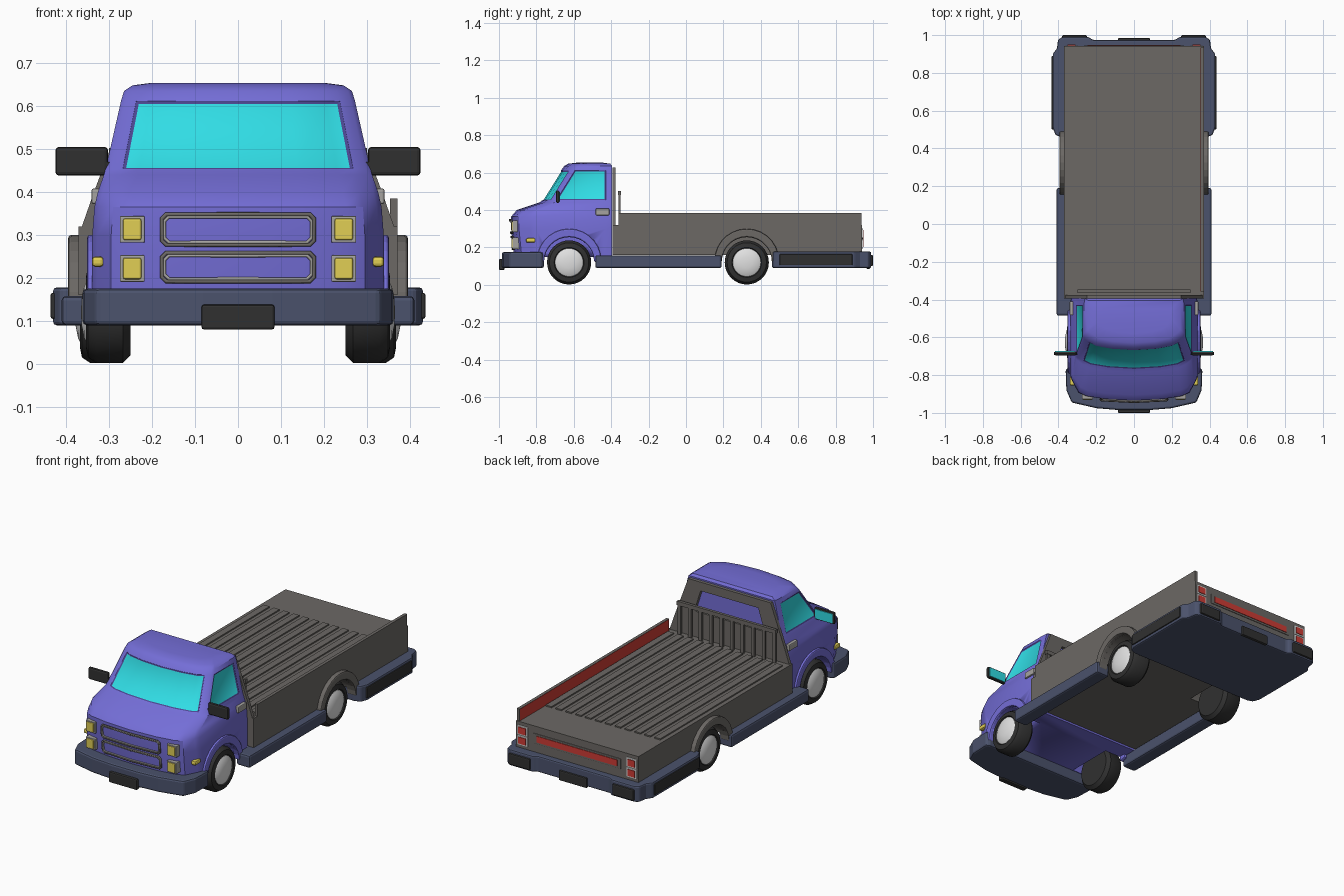
import bpy, bmesh
from math import sin, cos, pi

cube = bpy.data.objects.get("Cube")
if cube:
    bpy.data.objects.remove(cube, do_unlink=True)


def material(name, r, g, b):
    m = bpy.data.materials.new(name)
    m.use_nodes = True
    m.diffuse_color = (r, g, b, 1)
    m.node_tree.nodes["Principled BSDF"].inputs["Base Color"].default_value = (r, g, b, 1)
    return m


PURPLE = material("purple_paint", .175, .155, .68)
SEAL = material("dark_purple_seal", .07, .06, .28)
GLASS = material("cyan_glass", .03, .72, .78)
GREY = material("warm_grey_bed", .15, .14, .13)
SLATE = material("slate_bumper", .07, .085, .15)
BLACK = material("black_rubber", .03, .03, .03)
YELLOW = material("yellow_lamp", .75, .62, .09)
WHITE = material("white_hub", .75, .75, .75)
RED = material("red_lamp", .62, .045, .035)
SILVER = material("light_grey_trim", .38, .37, .35)


def finish(name, bm, mats, bevel=0, smooth=True):
    bmesh.ops.recalc_face_normals(bm, faces=bm.faces[:])
    me = bpy.data.meshes.new(name)
    bm.to_mesh(me)
    bm.free()
    ob = bpy.data.objects.new(name, me)
    bpy.context.scene.collection.objects.link(ob)
    for m in mats:
        me.materials.append(m)
    if smooth:
        bpy.ops.object.select_all(action='DESELECT')
        ob.select_set(True)
        bpy.context.view_layer.objects.active = ob
        bpy.ops.object.shade_smooth_by_angle(angle=.6)
    if bevel:
        mod = ob.modifiers.new("bevel", 'BEVEL')
        mod.width, mod.segments = bevel, 2
    return ob


def prism(name, points, push, mat, bevel=0):
    """Extrude a flat polygon along a vector."""
    bm = bmesh.new()
    face = bm.faces.new([bm.verts.new(p) for p in points])
    out = bmesh.ops.extrude_face_region(bm, geom=[face])
    bmesh.ops.translate(bm, vec=push, verts=[v for v in out["geom"] if isinstance(v, bmesh.types.BMVert)])
    return finish(name, bm, [mat], bevel, smooth=False)


def box(name, x, y, z, mat, bevel=0):
    x = sorted(x)
    pts = [(x[0], y[0], z[0]), (x[1], y[0], z[0]), (x[1], y[1], z[0]), (x[0], y[1], z[0])]
    return prism(name, pts, (0, 0, z[1] - z[0]), mat, bevel)


def lathe(name, profile, centre, side, mat, n=32):
    """Revolve (x, radius) pairs about an axle parallel to x."""
    bm = bmesh.new()
    rows = [[bm.verts.new((side * x, centre[0] + r * cos(2 * pi * i / n), centre[1] + r * sin(2 * pi * i / n)))
             for i in range(n)] for x, r in profile]
    for a, b in zip(rows, rows[1:]):
        for i in range(n):
            j = (i + 1) % n
            bm.faces.new((a[i], a[j], b[j], b[i]))
    for row in (rows[0], rows[-1]):
        bm.faces.new(row)
    return finish(name, bm, [mat])


def cut_wells(ob, y):
    """Carve a wheel well on both sides of a body."""
    for s in (1, -1):
        cutter = lathe("well_cutter", [(.22, .135), (.6, .135)], (y, .12), s, PURPLE)
        cutter.hide_render = True
        cutter.data.materials.clear()
        mod = ob.modifiers.new("well", 'BOOLEAN')
        mod.operation, mod.solver, mod.object = 'DIFFERENCE', 'EXACT', cutter
        bpy.context.view_layer.objects.active = ob
        bpy.ops.object.modifier_apply(modifier=mod.name)
        bpy.data.objects.remove(cutter, do_unlink=True)


# Cab: stacked rings (height, half width, nose y, back y, corner depth)
LEVELS = [(.15, .339, -.92, -.395, 1.8), (.30, .339, -.935, -.395, 1.8), (.365, .334, -.935, -.395, 1.7),
          (.40, .326, -.905, -.395, 1.5), (.44, .312, -.785, -.395, 1.1), (.453, .308, -.767, -.395, 1),
          (.612, .272, -.668, -.395, 1), (.635, .265, -.652, -.395, 1), (.648, .245, -.63, -.405, 1),
          (.654, .2, -.58, -.45, 1)]
NOSE = [(0, 0), (.45, .008), (.75, .024), (.87, .042), (.965, .058), (1, .074)]
bm = bmesh.new()
rings = []
for z, w, yf, yb, deep in LEVELS:
    half = [(f * w, yf + d * (deep if f > .9 else 1)) for f, d in NOSE] + [(w, yb - .034), (w * .985, yb)]
    loop = half + [(-x, y) for x, y in half[:0:-1]]
    rings.append([bm.verts.new((x, y, z)) for x, y in loop])
N = len(rings[0])
windows = [[], [], []]
for k, (a, b) in enumerate(zip(rings, rings[1:])):
    for i in range(N):
        j = (i + 1) % N
        f = bm.faces.new((a[i], a[j], b[j], b[i]))
        if k == 5:
            if i < 3 or i >= N - 3:
                windows[0].append(f)
            elif i == 5:
                windows[1].append(f)
            elif i == N - 6:
                windows[2].append(f)
bm.faces.new(rings[0])
bm.faces.new(rings[-1])
bmesh.ops.recalc_face_normals(bm, faces=bm.faces[:])
for group in windows:
    rim = bmesh.ops.inset_region(bm, faces=group, thickness=.006, depth=-.004, use_even_offset=True)
    for f in rim["faces"]:
        f.material_index = 1
    for f in group:
        f.material_index = 2
cab = finish("cab", bm, [PURPLE, SEAL, GLASS])
cut_wells(cab, -.625)

# Load bed with upright sides
bed = box("load_bed", (-.371, .371), (-.394, .942), (.16, .32), GREY)
cut_wells(bed, .325)
for i in range(12):
    x = -.33 + i * .06
    box("floor_rib", (x - .018, x + .018), (-.34, .72), (.318, .327), GREY)
box("side_board", (.354, .371), (-.36, .937), (.31, .385), GREY)
box("side_board_lining", (.353, .3545), (-.358, .935), (.318, .384), RED)

# Headboard frame behind the cab, with an opening
outer = [(.37, .3), (.335, .4), (.25, .628)]
inner = [(.2, .46), (.21, .47), (.175, .58)]
bm = bmesh.new()
loops = [[bm.verts.new((x, -.385, z)) for x, z in h + [(-x, z) for x, z in reversed(h)]] for h in (outer, inner)]
for i in range(6):
    j = (i + 1) % 6
    bm.faces.new((loops[0][i], loops[0][j], loops[1][j], loops[1][i]))
frame = finish("headboard_frame", bm, [GREY], smooth=False)
mod = frame.modifiers.new("thickness", 'SOLIDIFY')
mod.thickness, mod.offset = .018, 0

# Load fence
for i in range(10):
    x = -.288 + i * .064
    box("fence_bar", (x - .009, x + .009), (-.362, -.35), (.315, .49), GREY)
box("fence_rail", (-.3, .3), (-.364, -.348), (.48, .502), GREY)

# Front bumper and plate
half = [(.34, -.76), (.362, -.77), (.358, -.88), (.33, -.945), (.2, -.975), (.08, -.985)]
plan = half + [(-x, y) for x, y in reversed(half)]
prism("front_bumper", [(x, y, .09) for x, y in plan], (0, 0, .085), SLATE, .01)
box("front_plate", (-.085, .085), (-1, -.97), (.08, .138), BLACK, .006)

# Rear bumper and pads
half = [(.38, .46), (.415, .47), (.43, .51), (.43, .9), (.408, .93), (.402, .975), (.38, .99), (.24, .99), (.22, .975)]
plan = half + [(-x, y) for x, y in reversed(half)]
prism("rear_bumper", [(x, y, .09) for x, y in plan], (0, 0, .088), SLATE, .008)
box("rear_plate", (-.085, .085), (.965, .985), (.085, .14), BLACK, .006)

# Grille frames, bowed and raked with the nose
for z0, z1 in ((.277, .348), (.192, .258)):
    for name, grow, depth, mat in (("grille_frame", 0, .005, GREY), ("grille_inner_frame", -.006, .004, SILVER)):
        a, b, t = .177 + grow, z0 - grow, z1 + grow
        c = .01
        path = [(-a, b + c), (-a + c, b), (0, b), (a - c, b), (a, b + c),
                (a, t - c), (a - c, t), (0, t), (-a + c, t), (-a, t - c)]
        cu = bpy.data.curves.new(name, 'CURVE')
        cu.dimensions, cu.bevel_depth, cu.bevel_resolution = '3D', depth, 2
        sp = cu.splines.new('POLY')
        sp.points.add(len(path) - 1)
        for p, (x, z) in zip(sp.points, path):
            p.co = (x, -.923 + .05 * abs(x) - .1 * (z - .15), z, 1)
        sp.use_cyclic_u = True
        cu.materials.append(mat)
        bpy.context.scene.collection.objects.link(bpy.data.objects.new(name, cu))

# Red bar in the tail
box("tail_bar_frame", (-.265, .265), (.93, .945), (.225, .28), GREY, .002)
box("tail_bar", (-.245, .245), (.93, .948), (.236, .27), RED)


def arch(name, y, x0, x1, s, mat):
    """Raised half ring above a wheel."""
    angles = [pi * (i / 14) for i in range(15)]
    pts = [(s * x0, y + .172 * cos(a), .13 + .17 * sin(a)) for a in angles]
    pts += [(s * x0, y + .134 * cos(a), .122 + .134 * sin(a)) for a in reversed(angles)]
    prism(name, pts, (s * (x1 - x0), 0, 0), mat, .007)


# Parts repeated on both sides
for s in (1, -1):
    def pair(name, x0, x1, y, z, mat, bevel=0):
        box(name, (s * x0, s * x1), y, z, mat, bevel)

    for label, y, out in (("front", -.625, .354), ("rear", .325, .368)):
        tire = [(.25, .06), (.25, .1), (.268, .118), (out - .025, .118), (out - .005, .105), (out, .08), (out - .01, .075)]
        hub = [(out - .02, .077), (out - .004, .075), (out + .004, .06), (out + .01, .03), (out + .011, .004)]
        lathe(label + "_tire", tire, (y, .12), s, BLACK)
        lathe(label + "_hub", hub, (y, .12), s, WHITE)
    arch("front_arch", -.625, .315, .351, s, PURPLE)
    arch("rear_arch", .325, .34, .395, s, GREY)
    pair("side_skirt", .33, .41, (-.485, .19), (.09, .158), SLATE, .01)
    pair("rear_side_pad", .42, .436, (.5, .89), (.105, .165), BLACK, .005)
    pair("rear_corner_pad", .25, .38, (.975, 1), (.1, .16), BLACK, .006)
    for z in (.313, .222):
        pair("headlight_frame", .217, .275, (-.928, -.88), (z - .031, z + .031), SILVER, .003)
        pair("headlight", .225, .267, (-.933, -.9), (z - .025, z + .025), YELLOW, .004)
    for z in (.275, .22):
        pair("tail_light_frame", .3, .362, (.93, .946), (z - .026, z + .026), WHITE, .002)
        pair("tail_light", .309, .353, (.935, .95), (z - .018, z + .018), RED)
    pair("side_marker", .312, .34, (-.855, -.805), (.226, .25), YELLOW, .008)
    pair("door_handle", .32, .341, (-.483, -.41), (.372, .408), SILVER, .005)
    pair("mirror", .302, .425, (-.695, -.676), (.438, .505), BLACK, .009)
    pair("mirror_arm", .285, .32, (-.692, -.679), (.45, .47), BLACK)
    pair("mirror_glass", .312, .417, (-.678, -.673), (.446, .497), GLASS)
